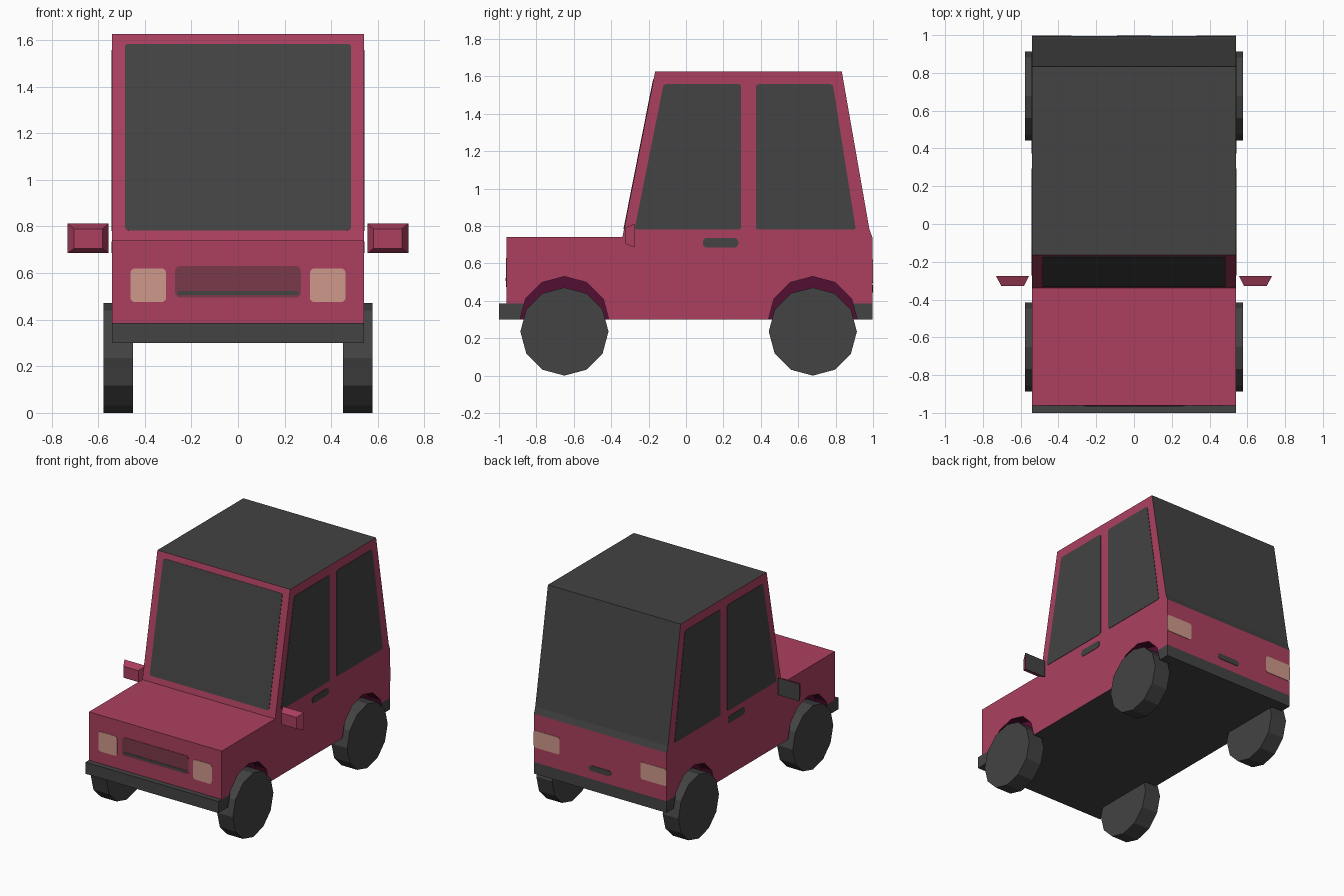
import bpy, bmesh, math
from mathutils import Vector

if "Cube" in bpy.data.objects:
    bpy.data.objects.remove(bpy.data.objects["Cube"])


def mat(name, hexcol):
    m = bpy.data.materials.new(name)
    c = [int(hexcol[i:i + 2], 16) / 255 for i in (0, 2, 4)]
    m.diffuse_color = [((v + 0.055) / 1.055) ** 2.4 if v > 0.04 else v / 12.92 for v in c] + [1]
    m.use_nodes = True
    m.node_tree.nodes["Principled BSDF"].inputs["Base Color"].default_value = m.diffuse_color
    return m


RED = mat("crimson_paint", "AC405F")
GREY = mat("dark_grey", "434343")
LAMP = mat("pale_lamp", "D0998B")
GRILLE = mat("dull_maroon", "7A3A4A")
WELL = mat("deep_purple", "520E31")


def finish(bm, name, *mats):
    bmesh.ops.recalc_face_normals(bm, faces=bm.faces)
    me = bpy.data.meshes.new(name)
    bm.to_mesh(me)
    bm.free()
    for m in mats:
        me.materials.append(m)
    ob = bpy.data.objects.new(name, me)
    bpy.context.collection.objects.link(ob)
    return ob


def prism(name, prof, x0, x1, *mats, cut_z=None):
    """Extrude a (y, z) outline along x."""
    bm = bmesh.new()
    f = bm.faces.new([bm.verts.new((x0, y, z)) for y, z in prof])
    r = bmesh.ops.extrude_face_region(bm, geom=[f])
    bmesh.ops.translate(bm, vec=(x1 - x0, 0, 0),
                        verts=[v for v in r["geom"] if isinstance(v, bmesh.types.BMVert)])
    if cut_z:
        bmesh.ops.bisect_plane(bm, geom=bm.verts[:] + bm.edges[:] + bm.faces[:], dist=1e-4,
                               plane_co=(0, 0, cut_z), plane_no=(0, 0, 1))
    return finish(bm, name, *mats)


def ring(y, z, r, n=12):
    return [(y + r * math.sin(2 * math.pi * i / n), z + r * math.cos(2 * math.pi * i / n)) for i in range(n)]


def plate(name, pts, normal, radius, m, out=0.003):
    """Thin rounded plate lying on a surface."""
    n = Vector(normal).normalized()
    bm = bmesh.new()
    bm.faces.new([bm.verts.new(Vector(p) - n * 0.002) for p in pts])
    bmesh.ops.bevel(bm, geom=bm.verts[:], offset=radius, segments=3, profile=0.5, affect='VERTICES')
    r = bmesh.ops.extrude_face_region(bm, geom=bm.faces[:])
    bmesh.ops.translate(bm, vec=n * (out + 0.002),
                        verts=[v for v in r["geom"] if isinstance(v, bmesh.types.BMVert)])
    return finish(bm, name, m)


def rect_xz(x0, x1, z0, z1, y):
    return [(x0, y, z0), (x1, y, z0), (x1, y, z1), (x0, y, z1)]


W = 0.54
REAR = 0.996
AXLES = (-0.65, 0.678)
ARCH_Z, ARCH_R = 0.29, 0.24

# Body shell with the bumpers as its lowest band
body = prism("body", [(-1, .30), (-1, .385), (-.96, .385), (-.96, .74), (-.34, .74), (-.165, 1.625),
                      (.833, 1.625), (.98, .785), (REAR, .74), (REAR, .30)],
             -W, W, RED, GREY, WELL, cut_z=0.385)

# Wheel arches
cutters = []
for y in AXLES:
    for s in (-1, 1):
        c = prism("arch_cutter", ring(y, ARCH_Z, ARCH_R), s * 0.452, s * 0.7, RED)
        c.hide_render = True
        md = body.modifiers.new("arch", 'BOOLEAN')
        md.operation, md.solver, md.object = 'DIFFERENCE', 'EXACT', c
        cutters.append(c)
dg = bpy.context.evaluated_depsgraph_get()
bm = bmesh.new()
bm.from_mesh(bpy.data.meshes.new_from_object(body.evaluated_get(dg)))
body.modifiers.clear()
for c in cutters:
    bpy.data.objects.remove(c)

# Body colours: wells purple; roof, rear glass, bumpers and underside grey
for f in bm.faces:
    c, n = f.calc_center_median(), f.normal
    in_well = any(all(math.hypot(v.co.y - a, v.co.z - ARCH_Z) < ARCH_R + .004 for v in f.verts) for a in AXLES)
    if in_well:
        f.material_index = 2
    elif n.z < -.9 and c.z < .31:
        f.material_index = 1
    elif n.z > .9 and c.z > 1.6:
        f.material_index = 1
    elif n.y > .5 and c.z > .75:
        f.material_index = 1
    elif max(v.co.z for v in f.verts) < .39 and (c.y < -.88 or c.y > .9):
        f.material_index = 1
    else:
        f.material_index = 0
bm.to_mesh(body.data)
bm.free()

# Wheels
for y, end in zip(AXLES, ("front", "rear")):
    for s, side in ((-1, "left"), (1, "right")):
        prism(f"{end}_{side}_wheel", ring(y, .2355, .2355), s * 0.45, s * 0.578, GREY)


# Windscreen
def slope(z):
    return -.34 + .175 * (z - .74) / .885


plate("windscreen", [(x, slope(z), z) for x, z in ((-.485, .783), (.485, .783), (.485, 1.583), (-.485, 1.583))],
      (0, -.885, .175), .015, GREY)

# Grille and its lower bar
plate("grille", rect_xz(-.27, .27, .495, .63, -.96), (0, -1, 0), .02, GRILLE)
plate("grille_bar", rect_xz(-.26, .26, .505, .523, -.96), (0, -1, 0), .005, GREY, .005)
plate("rear_handle", rect_xz(-.09, .09, .445, .485, REAR), (0, 1, 0), .018, GREY)

for s, side in ((-1, "left"), (1, "right")):
    # Lamps
    plate(side + "_headlamp", rect_xz(s * .308, s * .462, .475, .62, -.96), (0, -1, 0), .02, LAMP)
    plate(side + "_tail_lamp", rect_xz(s * .33, s * W, .495, .62, REAR), (0, 1, 0), .015, LAMP)
    # Side windows and door handle
    for name, pts in (("front_window", ((-.275, .78), (.295, .78), (.295, 1.558), (-.12, 1.558))),
                      ("rear_window", ((.373, .78), (.908, .78), (.785, 1.558), (.373, 1.558)))):
        plate(f"{side}_{name}", [(s * W, y, z) for y, z in pts], (s, 0, 0), .015, GREY)
    plate(side + "_door_handle", [(s * W, y, z) for y, z in ((.09, .685), (.28, .685), (.28, .735), (.09, .735))],
          (s, 0, 0), .02, GREY)
    # Mirror: tapered housing with grey glass at the back
    bm = bmesh.new()
    back = [bm.verts.new(p) for p in rect_xz(s * .556, s * .731, .685, .812, -.275)]
    front = [bm.verts.new(p) for p in rect_xz(s * .582, s * .703, .706, .79, -.327)]
    bm.faces.new(back).material_index = 1
    bm.faces.new(front)
    for i in range(4):
        j = (i + 1) % 4
        bm.faces.new((back[i], back[j], front[j], front[i]))
    finish(bm, side + "_mirror", RED, GREY)
